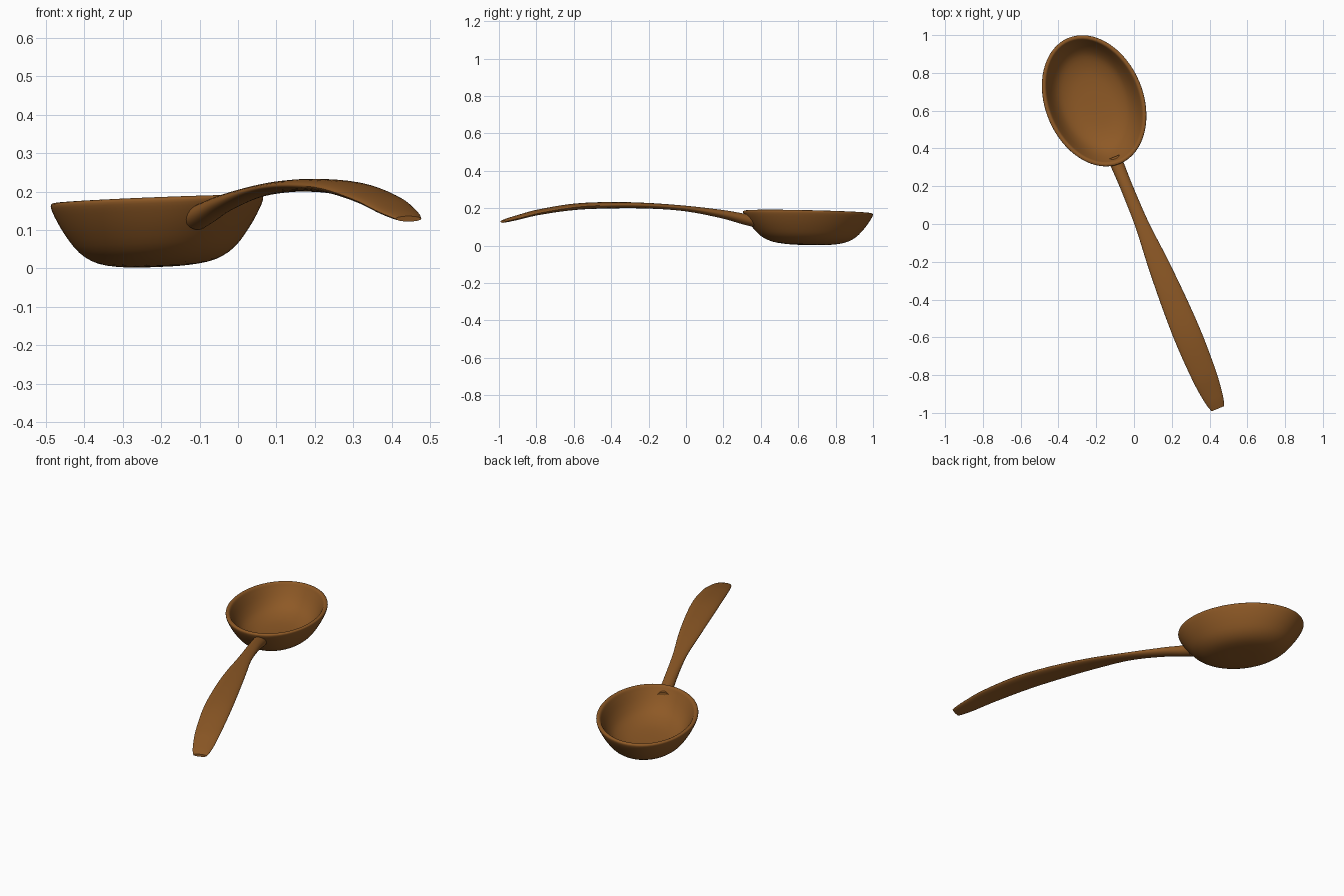
import bpy, bmesh, math

if "Cube" in bpy.data.objects:
    bpy.data.objects.remove(bpy.data.objects["Cube"])

wood = bpy.data.materials.new("brown wood")
wood.diffuse_color = (0.27, 0.10, 0.019, 1)
wood.use_nodes = True
wood.node_tree.nodes["Principled BSDF"].inputs["Base Color"].default_value = wood.diffuse_color

TILT = math.radians(22.4)
C, S = math.cos(TILT), math.sin(TILT)


def loft(name, rings):
    """Skin a list of closed rings and cap both ends."""
    bm = bmesh.new()
    loops = [[bm.verts.new(p) for p in ring] for ring in rings]
    n = len(loops[0])
    for a, b in zip(loops, loops[1:]):
        for i in range(n):
            j = (i + 1) % n
            bm.faces.new((a[i], a[j], b[j], b[i]))
    bm.faces.new(loops[0][::-1])
    bm.faces.new(loops[-1])
    bmesh.ops.recalc_face_normals(bm, faces=bm.faces)
    mesh = bpy.data.meshes.new(name)
    bm.to_mesh(mesh)
    bm.free()
    mesh.materials.append(wood)
    obj = bpy.data.objects.new(name, mesh)
    bpy.context.collection.objects.link(obj)
    bpy.ops.object.select_all(action='DESELECT')
    bpy.context.view_layer.objects.active = obj
    obj.select_set(True)
    bpy.ops.object.shade_smooth_by_angle(angle=math.radians(50))
    return obj


def spline(keys, t):
    """Smooth interpolation through rows (t, value, value...) in ascending t."""
    k = max(i for i in range(len(keys) - 1) if keys[i][0] <= t or i == 0)
    p0, p1 = keys[max(k - 1, 0)], keys[k]
    p2, p3 = keys[k + 1], keys[min(k + 2, len(keys) - 1)]
    h = p2[0] - p1[0]
    f = (t - p1[0]) / h
    out = []
    for c in range(1, len(p1)):
        m1 = (p2[c] - p0[c]) / (p2[0] - p0[0]) * h
        m2 = (p3[c] - p1[c]) / (p3[0] - p1[0]) * h
        out.append((2*f**3 - 3*f**2 + 1) * p1[c] + (f**3 - 2*f**2 + f) * m1
                   + (3*f**2 - 2*f**3) * p2[c] + (f**3 - f**2) * m2)
    return out


# Bowl: tilted oval rings, outside from the base up, over the rim, down inside
# rows: step, fraction of radius, inset, height
BOWL = [(0, .03, 0, .004), (1, .30, 0, .006), (2, .55, 0, .018), (3, .73, 0, .048),
        (4, .87, 0, .098), (5, .965, 0, .145), (6, 1, 0, .172), (7, .995, .006, .180),
        (8, 1, .020, .177), (9, .985, .028, .155), (10, .88, .028, .105),
        (11, .74, .028, .065), (12, .52, .028, .040), (13, .28, .028, .031),
        (14, .03, .028, .029)]


def bowl_ring(frac, inset, z, n=64):
    ring = []
    for i in range(n):
        a = math.tau * i / n
        w = (0.260 - inset) * frac * math.cos(a)
        l = (0.360 - inset) * frac * math.sin(a)
        x, y = w * C - l * S, w * S + l * C
        ring.append((x - 0.211, y + 0.652, max(0, z + 0.035 * x - 0.015 * y)))
    return ring


loft("spoon_bowl", [bowl_ring(*spline(BOWL, i / 3)) for i in range(14 * 3 + 1)])

# Handle: arched centreline with a round neck that widens into a flat grip
# rows: y, half width, half thickness, height
HANDLE = [(-.978, .036, .007, .129), (-.95, .046, .010, .137), (-.9, .056, .012, .150),
          (-.8, .067, .014, .176), (-.6, .074, .017, .207), (-.4, .068, .017, .216),
          (-.2, .055, .015, .213), (0, .037, .015, .198), (.2, .033, .023, .167),
          (.3, .035, .029, .144), (.355, .036, .031, .132)]


def handle_ring(y, n=28):
    half_w, half_t, z = spline(HANDLE, y)
    x = 0.041 - 0.412 * y
    ring = []
    for i in range(n):
        a = math.tau * i / n
        w = half_w * math.cos(a)
        ring.append((x + w * C, y + w * S, z + half_t * math.sin(a)))
    return ring


first, last = HANDLE[0][0], HANDLE[-1][0]
loft("spoon_handle", [handle_ring(first + (last - first) * i / 48) for i in range(49)])
